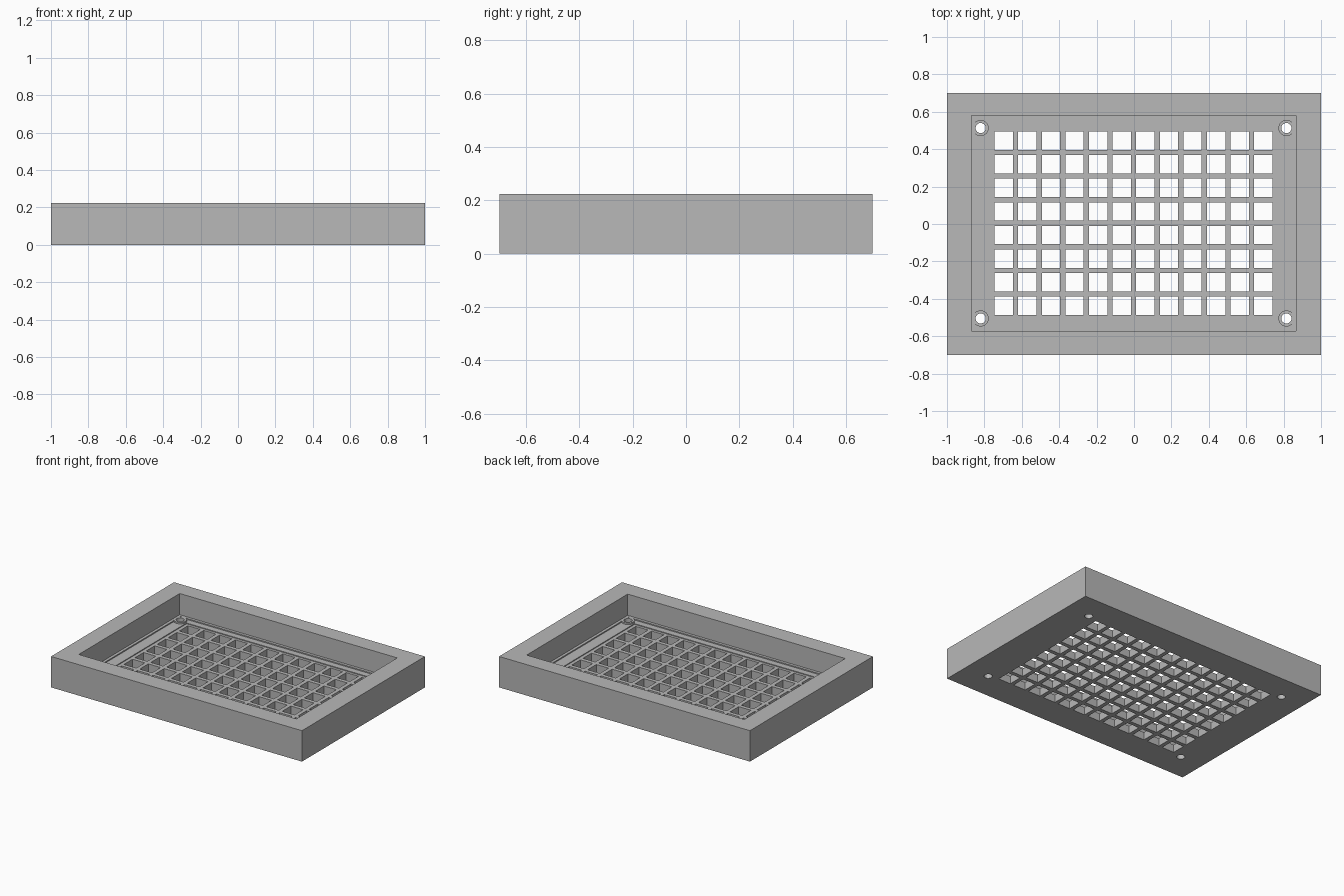
import bpy
import bmesh
from mathutils import Matrix, Vector

cube = bpy.data.objects.get("Cube")
if cube:
    bpy.data.objects.remove(cube, do_unlink=True)

grey = bpy.data.materials.new("plain grey")
grey.use_nodes = True
colour = (0.48, 0.48, 0.48, 1)
grey.diffuse_color = colour
grey.node_tree.nodes["Principled BSDF"].inputs["Base Color"].default_value = colour

HEIGHT = 0.223
CX, CY = -0.0025, 0.004          # centre of the recess


def add_box(bm, x, y, sx, sy, z0, z1):
    m = Matrix.Translation((x, y, (z0 + z1) / 2)) @ Matrix.Diagonal((sx, sy, z1 - z0, 1))
    bmesh.ops.create_cube(bm, size=1, matrix=m)


def add_cylinder(bm, x, y, radius, z0, z1):
    bmesh.ops.create_cone(bm, cap_ends=True, segments=32, radius1=radius, radius2=radius,
                          depth=z1 - z0, matrix=Matrix.Translation((x, y, (z0 + z1) / 2)))


def make_object(name, bm):
    mesh = bpy.data.meshes.new(name)
    bm.to_mesh(mesh)
    bm.free()
    mesh.materials.append(grey)
    obj = bpy.data.objects.new(name, mesh)
    bpy.context.collection.objects.link(obj)
    return obj


def cut(target, cutter):
    mod = target.modifiers.new(cutter.name, "BOOLEAN")
    mod.operation = "DIFFERENCE"
    mod.solver = "EXACT"
    mod.object = cutter
    bpy.context.view_layer.objects.active = target
    bpy.ops.object.modifier_apply(modifier=mod.name)


# Outer tray block
bm = bmesh.new()
add_box(bm, 0, 0, 2, 1.4, 0, HEIGHT)
tray = make_object("tray", bm)

cutters = []
# Stepped recess: wall, narrow ledge, sunken panel
for i, (sx, sy, floor) in enumerate([(1.735, 1.15, 0.07), (1.695, 1.11, 0.062), (1.535, 1.02, 0.056)]):
    bm = bmesh.new()
    add_box(bm, CX, CY, sx, sy, floor, HEIGHT + 0.1)
    cutters.append(make_object(f"recess_cutter_{i}", bm))

# Square vent openings
COLUMNS, ROWS, PITCH, OPENING = 12, 8, 0.1262, 0.098
bm = bmesh.new()
for c in range(COLUMNS):
    for r in range(ROWS):
        x = CX + (c - (COLUMNS - 1) / 2) * PITCH
        y = CY + (r - (ROWS - 1) / 2) * PITCH
        add_box(bm, x, y, OPENING, OPENING, -0.1, 0.15)
cutters.append(make_object("vent_cutter", bm))

# Corner screw holes
corners = [(CX + sx * 0.8175, CY + sy * 0.509) for sx in (-1, 1) for sy in (-1, 1)]
bm = bmesh.new()
for x, y in corners:
    add_cylinder(bm, x, y, 0.027, -0.1, 0.15)
screw_holes = make_object("screw_hole_cutter", bm)
cutters.append(screw_holes)

for cutter in cutters:
    cut(tray, cutter)

# Low round bosses around the screw holes
bm = bmesh.new()
for x, y in corners:
    add_cylinder(bm, x, y, 0.043, 0.03, 0.073)
bosses = make_object("screw_bosses", bm)
cut(bosses, screw_holes)

for cutter in cutters:
    bpy.data.objects.remove(cutter, do_unlink=True)

# Smooth the round walls, keep the box edges sharp
for obj in (tray, bosses):
    bpy.ops.object.select_all(action="DESELECT")
    obj.select_set(True)
    bpy.context.view_layer.objects.active = obj
    bpy.ops.object.shade_smooth_by_angle()
